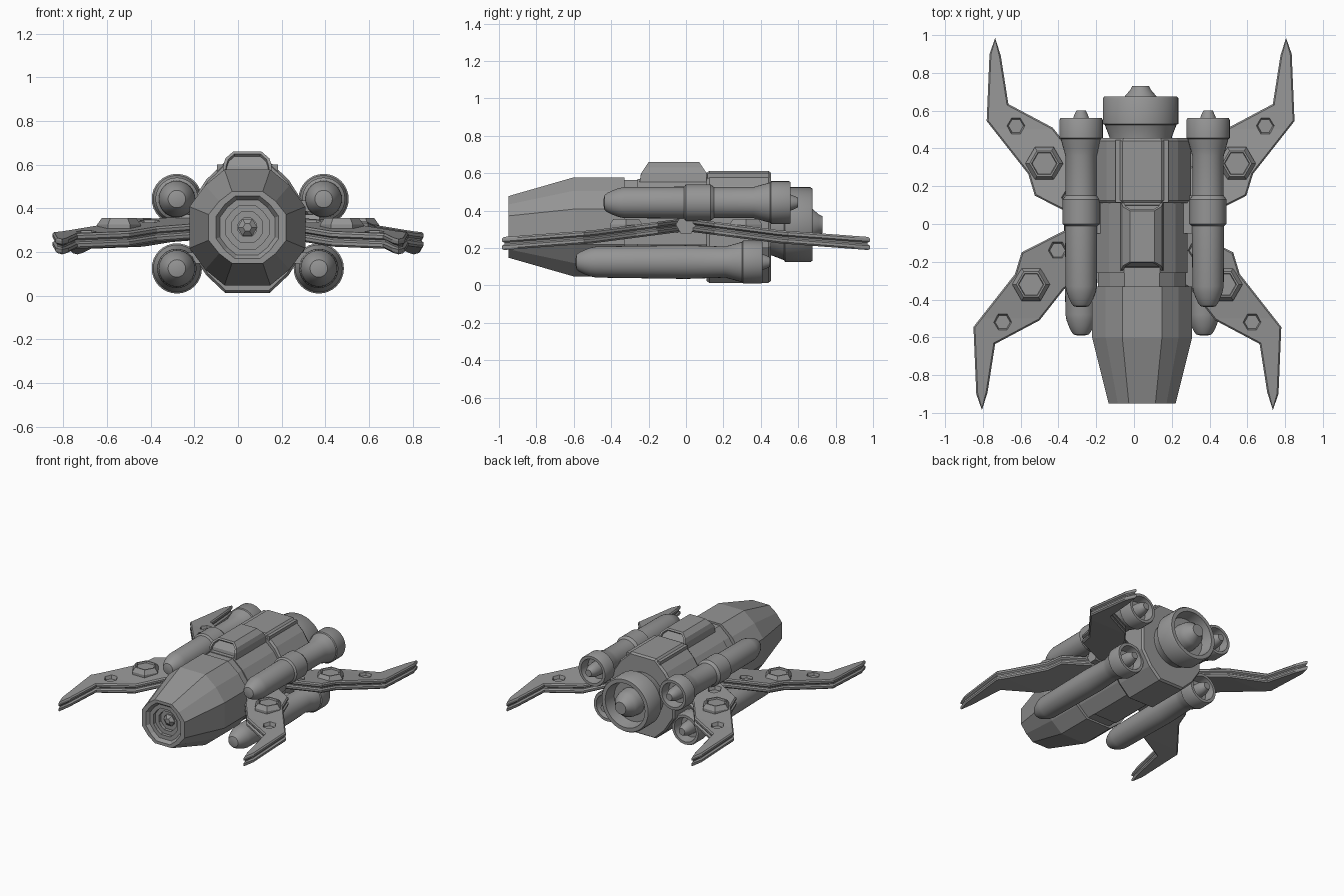
import bpy, bmesh, math
from mathutils import Vector, Matrix

if "Cube" in bpy.data.objects:
    bpy.data.objects.remove(bpy.data.objects["Cube"])

metal = bpy.data.materials.new("grey_metal")
metal.use_nodes = True
GREY = (0.3, 0.3, 0.3, 1)
metal.diffuse_color = GREY
metal.node_tree.nodes["Principled BSDF"].inputs["Base Color"].default_value = GREY

CX, CZ = 0.043, 0.313   # hull axis


def finish(name, bm, smooth=False):
    bmesh.ops.recalc_face_normals(bm, faces=bm.faces)
    mesh = bpy.data.meshes.new(name)
    bm.to_mesh(mesh)
    bm.free()
    mesh.materials.append(metal)
    ob = bpy.data.objects.new(name, mesh)
    bpy.context.collection.objects.link(ob)
    if smooth:
        bpy.ops.object.select_all(action='DESELECT')
        ob.select_set(True)
        bpy.context.view_layer.objects.active = ob
        bpy.ops.object.shade_smooth_by_angle(angle=math.radians(35))
    return ob


def skin(bm, rings):
    """Bridge rings of points and cap both ends."""
    loops = [[bm.verts.new(p) for p in ring] for ring in rings]
    n = len(loops[0])
    for a, b in zip(loops, loops[1:]):
        for i in range(n):
            j = (i + 1) % n
            bm.faces.new((a[i], a[j], b[j], b[i]))
    bm.faces.new(loops[0])
    bm.faces.new(loops[-1])


# hull cross-section: an octagon with softened diagonals
QUARTER = [(0.265, 0.095), (0.193, 0.193), (0.105, 0.265)]
SECTION = (QUARTER + [(-x, z) for x, z in reversed(QUARTER)]
           + [(-x, -z) for x, z in QUARTER] + [(x, -z) for x, z in reversed(QUARTER)])


def hull(name, stations):
    """Loft the hull section through (y, width scale, height scale)."""
    bm = bmesh.new()
    skin(bm, [[(CX + x * sx, y, CZ + z * sz) for x, z in SECTION] for y, sx, sz in stations])
    return finish(name, bm)


def lathe(name, x, z, profile, shift=0.0, sides=32):
    """Revolve (y, radius) points around an axis along y."""
    bm = bmesh.new()
    ring = [2 * math.pi * i / sides for i in range(sides)]
    skin(bm, [[(x + r * math.cos(a), y + shift, z + r * math.sin(a)) for a in ring]
              for y, r in profile])
    return finish(name, bm, True)


def box(name, centre, size):
    bm = bmesh.new()
    bmesh.ops.create_cube(bm, size=1, matrix=Matrix.Translation(centre) @ Matrix.Diagonal((*size, 1)))
    return finish(name, bm)


# nose with a stepped muzzle recess
steps = [(-0.85, 0.06)]
y, s = -0.85, 0.16
while s < 0.6:
    steps += [(y, s), (y - 0.025, s)]
    y -= 0.025
    s += 0.105
steps = [(a, b) for a, b in steps if a > -0.95]
hull("nose", [(a, b, b) for a, b in steps]
     + [(-0.95, 0.54, 0.54), (-0.95, 0.67, 0.62), (-0.6, 1, 1), (-0.33, 1, 1)])
lathe("muzzle_tip", CX, CZ, [(-0.9, 0.02), (-0.88, 0.045), (-0.84, 0.045)], sides=6)

# neck, middle and rear hull
hull("neck", [(-0.34, 0.88, 0.95), (-0.25, 0.88, 0.95)])
hull("middle_hull", [(-0.26, 0.91, 0.97), (0.12, 0.91, 0.97)])
hull("rear_hull", [(0.11, 0.94, 1.09), (0.125, 0.98, 1.13), (0.44, 0.98, 1.13), (0.455, 0.94, 1.09)])
box("spine_plate", (CX, 0.28, 0.575), (0.28, 0.33, 0.05))

# cockpit with inset windows front and back
bm = bmesh.new()
skin(bm, [[(CX + sx * w, yy, z) for sx, yy in ((-1, y0), (1, y0), (1, y1), (-1, y1))]
          for z, w, y0, y1 in ((0.54, 0.115, -0.25, 0.12), (0.6, 0.11, -0.24, 0.11),
                               (0.63, 0.1, -0.22, 0.09), (0.66, 0.065, -0.2, 0.07))])
bmesh.ops.recalc_face_normals(bm, faces=bm.faces)
windows = [f for f in bm.faces if abs(f.normal.y) > 0.3 and f.calc_center_median().z > 0.57]
bmesh.ops.inset_region(bm, faces=windows, thickness=0.014)
bmesh.ops.inset_region(bm, faces=windows, thickness=0.003, depth=-0.015)
finish("cockpit", bm)

# main engine
lathe("main_engine", 0.035, 0.325,
      [(0.42, 0.165), (0.46, 0.165), (0.525, 0.19), (0.53, 0.2), (0.665, 0.2), (0.675, 0.193),
       (0.675, 0.165), (0.59, 0.15), (0.59, 0.1), (0.64, 0.095), (0.675, 0.085), (0.71, 0.055),
       (0.73, 0.045), (0.73, 0.02)], sides=40)

# booster pods
NOSE = [(-0.44, 0.02), (-0.435, 0.04), (-0.42, 0.052), (-0.39, 0.066), (-0.36, 0.077), (-0.33, 0.083)]
COLLAR = [(-0.01, 0.085), (0.0, 0.098), (0.13, 0.098), (0.15, 0.083)]
PLAIN = [(0.15, 0.09)]
TAIL = [(0.36, 0.083), (0.4, 0.094), (0.45, 0.108), (0.455, 0.115), (0.55, 0.115), (0.56, 0.11),
        (0.56, 0.09), (0.49, 0.08), (0.49, 0.05), (0.545, 0.047), (0.575, 0.037), (0.6, 0.025),
        (0.6, 0.01)]
for name, x, z, shift, mid in (("upper_right_pod", -0.28, 0.443, 0, COLLAR),
                               ("upper_left_pod", 0.392, 0.443, 0, COLLAR),
                               ("lower_right_pod", -0.28, 0.125, -0.15, PLAIN),
                               ("lower_left_pod", 0.37, 0.125, -0.15, PLAIN)):
    lathe(name, x, z, NOSE + mid + TAIL, shift)
    box(name + "_strut", ((x + CX) / 2, 0.05, z * 0.75 + CZ * 0.25),
        (abs(x - CX), 0.2, 0.05))

# swept wings: one outline, placed four times
OUTLINE = [(-0.16, 0), (-0.3, 0), (-0.36, -0.03), (-0.595, -0.15), (-0.63, -0.265), (-0.85, -0.545),
           (-0.835, -0.9), (-0.805, -0.985), (-0.775, -0.89), (-0.735, -0.635), (-0.5, -0.51),
           (-0.37, -0.345), (-0.16, -0.22)]


def wing_z(y):
    """Centre height: the wings droop towards both ends."""
    a = abs(y)
    return 0.325 - 0.13 * min(a, 0.5) - 0.075 * max(a - 0.5, 0)


def shrink(points, d):
    """Offset a closed outline inwards."""
    out = []
    n = len(points)
    for i, p in enumerate(points):
        p, a, b = Vector(p), Vector(points[i - 1]), Vector(points[(i + 1) % n])
        e, f = (p - a).normalized(), (b - p).normalized()
        n1, n2 = Vector((-e.y, e.x)), Vector((-f.y, f.x))
        out.append(p + (n1 + n2) * d / max(1 + n1.dot(n2), 0.5))
    return out


def hexagon(name, x, y, levels):
    """Six-sided stack of (height above wing top, radius)."""
    bm = bmesh.new()
    top = wing_z(y) + 0.035
    skin(bm, [[(x + r * math.cos(i * math.pi / 3), y + r * math.sin(i * math.pi / 3), top + h)
               for i in range(6)] for h, r in levels])
    return finish(name, bm)


for name, sx, sy, dx in (("front_right_wing", 1, 1, 0), ("rear_left_wing", -1, -1, 0),
                         ("rear_right_wing", 1, -1, 0.07), ("front_left_wing", -1, 1, -0.07)):
    def place(x, y):
        return sx * x + dx, sy * y

    bm = bmesh.new()
    skin(bm, [[(*place(*p), h) for p in shrink(OUTLINE, d)]
              for h, d in ((-0.035, 0.008), (-0.026, 0), (-0.012, 0.0), (-0.004, 0.012),
                           (0.004, 0.012), (0.012, 0.0), (0.026, 0), (0.035, 0.008))])
    bmesh.ops.bisect_plane(bm, geom=bm.verts[:] + bm.edges[:] + bm.faces[:],
                           plane_co=(0, -0.5 * sy, 0), plane_no=(0, 1, 0))
    for v in bm.verts:
        v.co.z += wing_z(v.co.y)
    wing = finish(name, bm)

    # raised hexagonal mount with a sunken top
    hexagon(name + "_mount", *place(-0.545, -0.32),
            [(-0.03, 0.1), (0.008, 0.1), (0.038, 0.078), (0.038, 0.068), (0.026, 0.064)])
    # sunken hexagonal sockets
    for i, (x, y, r) in enumerate(((-0.695, -0.52, 0.053), (-0.405, -0.14, 0.055))):
        cutter = hexagon(f"{name}_cutter_{i}", *place(x, y), [(-0.022, r * 0.75), (0.03, r * 1.1)])
        cutter.hide_render = True
        cutter.hide_set(True)
        cut = wing.modifiers.new("socket", 'BOOLEAN')
        cut.operation = 'DIFFERENCE'
        cut.object = cutter

# wing hinges on the hull sides
for name, side in (("right_hinge", -1), ("left_hinge", 1)):
    bm = bmesh.new()
    bmesh.ops.create_cone(bm, cap_ends=True, segments=6, radius1=0.055, radius2=0.055, depth=0.12,
                          matrix=Matrix.Translation((CX + side * 0.27, 0, 0.325))
                          @ Matrix.Rotation(math.pi / 2, 4, 'Y'))
    finish(name, bm)
